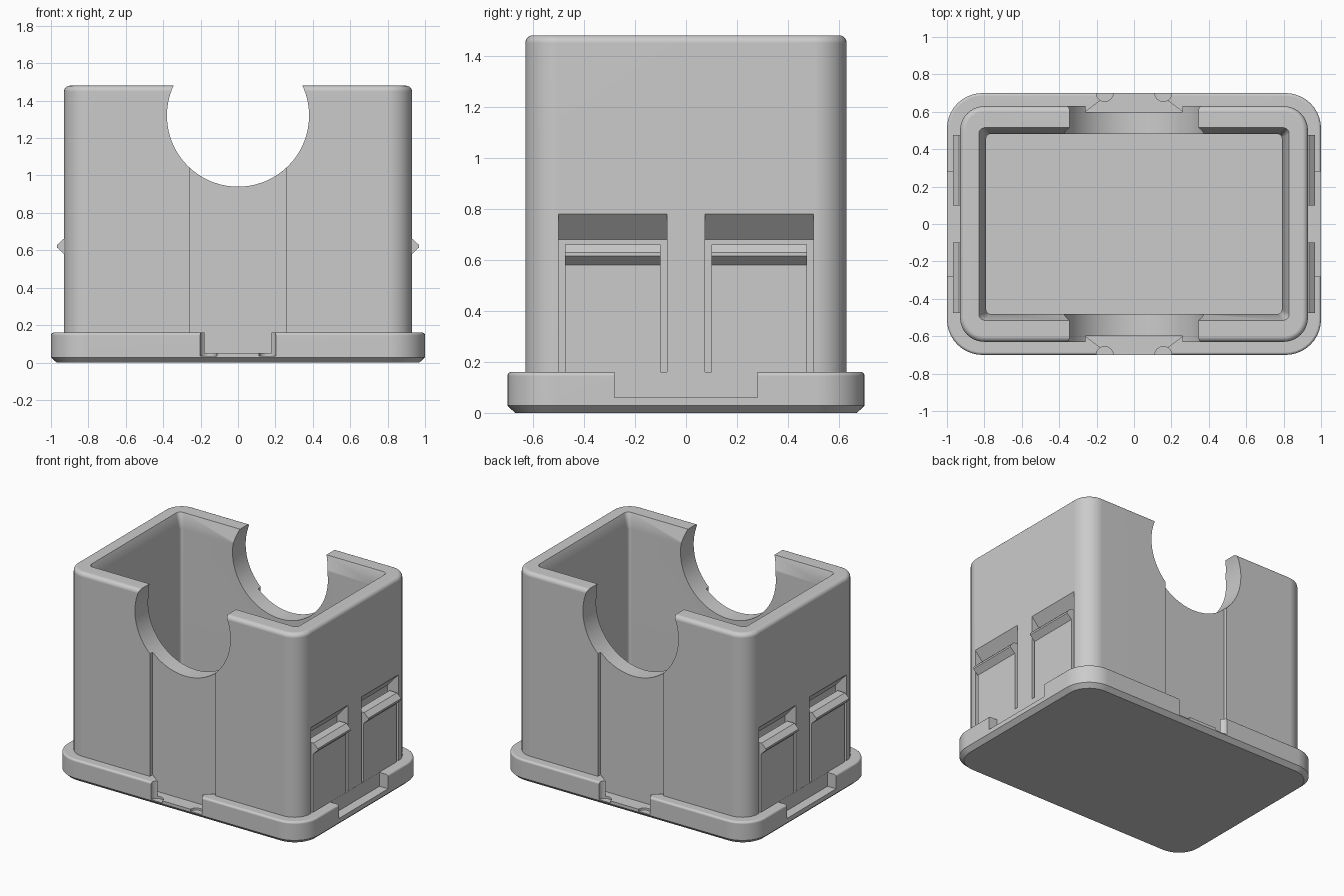
import bpy
import bmesh
from math import cos, sin, pi, radians

cube = bpy.data.objects.get("Cube")
if cube:
    bpy.data.objects.remove(cube, do_unlink=True)

grey = bpy.data.materials.new("plain grey plastic")
grey.use_nodes = True
colour = (0.6, 0.6, 0.6, 1)
grey.diffuse_color = colour
grey.node_tree.nodes["Principled BSDF"].inputs["Base Color"].default_value = colour


def loft(name, rings):
    """Skin a stack of equal-length point rings and cap both ends."""
    bm = bmesh.new()
    loops = [[bm.verts.new(p) for p in ring] for ring in rings]
    n = len(loops[0])
    for a, b in zip(loops, loops[1:]):
        for i in range(n):
            j = (i + 1) % n
            bm.faces.new((a[i], a[j], b[j], b[i]))
    bm.faces.new(loops[0])
    bm.faces.new(loops[-1])
    bmesh.ops.recalc_face_normals(bm, faces=bm.faces)
    mesh = bpy.data.meshes.new(name)
    bm.to_mesh(mesh)
    bm.free()
    mesh.materials.append(grey)
    ob = bpy.data.objects.new(name, mesh)
    bpy.context.collection.objects.link(ob)
    return ob


def rounded_ring(z, hx, hy, r, steps=10):
    """Rounded rectangle at height z."""
    ring = []
    for k, (sx, sy) in enumerate(((1, 1), (-1, 1), (-1, -1), (1, -1))):
        for i in range(steps + 1):
            a = (k + i / steps) * pi / 2
            ring.append((sx * (hx - r) + r * cos(a), sy * (hy - r) + r * sin(a), z))
    return ring


def filleted_top(top, hx, hy, r, f, steps=5):
    """Rings that round over the upper rim with radius f."""
    angles = [i / steps * pi / 2 for i in range(steps + 1)]
    insets = [(f * (1 - cos(a)), top - f + f * sin(a)) for a in angles]
    return [rounded_ring(z, hx - d, hy - d, r - d) for d, z in insets]


def prism(name, pts, axis, lo, hi):
    """Extrude a 2D outline along the y or z axis."""
    if axis == "y":
        return loft(name, [[(u, t, v) for u, v in pts] for t in (lo, hi)])
    return loft(name, [[(u, v, t) for u, v in pts] for t in (lo, hi)])


def box_outline(u0, u1, v0, v1):
    return [(u0, v0), (u1, v0), (u1, v1), (u0, v1)]


def circle(u, v, r, n):
    return [(u + r * cos(2 * pi * i / n), v + r * sin(2 * pi * i / n)) for i in range(n)]


def combine(target, tool, operation="DIFFERENCE"):
    mod = target.modifiers.new("cut", "BOOLEAN")
    mod.object, mod.operation, mod.solver = tool, operation, "EXACT"
    bpy.context.view_layer.objects.active = target
    bpy.ops.object.modifier_apply(modifier=mod.name)
    bpy.data.objects.remove(tool, do_unlink=True)


def smooth(ob):
    bpy.ops.object.select_all(action="DESELECT")
    ob.select_set(True)
    bpy.context.view_layer.objects.active = ob
    bpy.ops.object.shade_smooth_by_angle(angle=radians(30))
    mod = ob.modifiers.new("even shading", "WEIGHTED_NORMAL")
    mod.keep_sharp = True


# Box body and base flange joined in one shell
housing = loft("housing", [rounded_ring(0.04, 0.93, 0.63, 0.13)]
               + filleted_top(1.48, 0.93, 0.63, 0.13, 0.03))
flange = loft("flange", [rounded_ring(0, 0.97, 0.67, 0.16),
                         rounded_ring(0.028, 1, 0.70, 0.19)]
              + filleted_top(0.16, 1, 0.70, 0.19, 0.015))
combine(housing, flange, "UNION")

# Inner cavity with a tapered mouth
combine(housing, loft("cavity_cutter", [
    rounded_ring(0.10, 0.79, 0.48, 0.02),
    rounded_ring(1.38, 0.79, 0.48, 0.02),
    rounded_ring(1.50, 0.838, 0.522, 0.037)]))

# Round opening through front and back walls
combine(housing, prism("round_cutter", circle(0, 1.32, 0.38, 96), "y", -1, 1))

# Shallow front and back recesses, flared flange notches and round dips
for s in (-1, 1):
    combine(housing, prism("recess_cutter", box_outline(-0.26, 0.26, s * 0.6, s * 0.8),
                           "z", 0.16, 1.2))
    flare = [(-0.26, s * 0.6), (0.26, s * 0.6), (0.10, s * 0.72), (-0.10, s * 0.72)]
    combine(housing, prism("notch_cutter", flare, "z", 0.05, 0.17))
    for x in (-0.157, 0.157):
        combine(housing, prism("dip_cutter", circle(x, s * 0.70, 0.045, 24),
                               "z", 0.035, 0.18))

# Side flange notches and latch pockets
for s in (-1, 1):
    combine(housing, prism("side_notch_cutter", box_outline(s * 0.931, s * 1.1, -0.28, 0.28),
                           "z", 0.06, 0.3))
    pocket = [(0.84, 0.16), (0.948, 0.16), (0.948, 0.80), (0.84, 0.68)]
    tongue = [(0.875, 0.15), (0.93, 0.15), (0.93, 0.58), (0.968, 0.615),
              (0.968, 0.628), (0.935, 0.66), (0.875, 0.66)]
    side = "left" if s > 0 else "right"
    for t in (-1, 1):
        combine(housing, prism("pocket_cutter", [(s * x, z) for x, z in pocket],
                               "y", t * 0.075, t * 0.50))
        # Spring tongue with a hooked tip
        end = "back" if t > 0 else "front"
        prism(f"latch_{side}_{end}", [(s * x, z) for x, z in tongue],
              "y", t * 0.10, t * 0.475)

smooth(housing)
